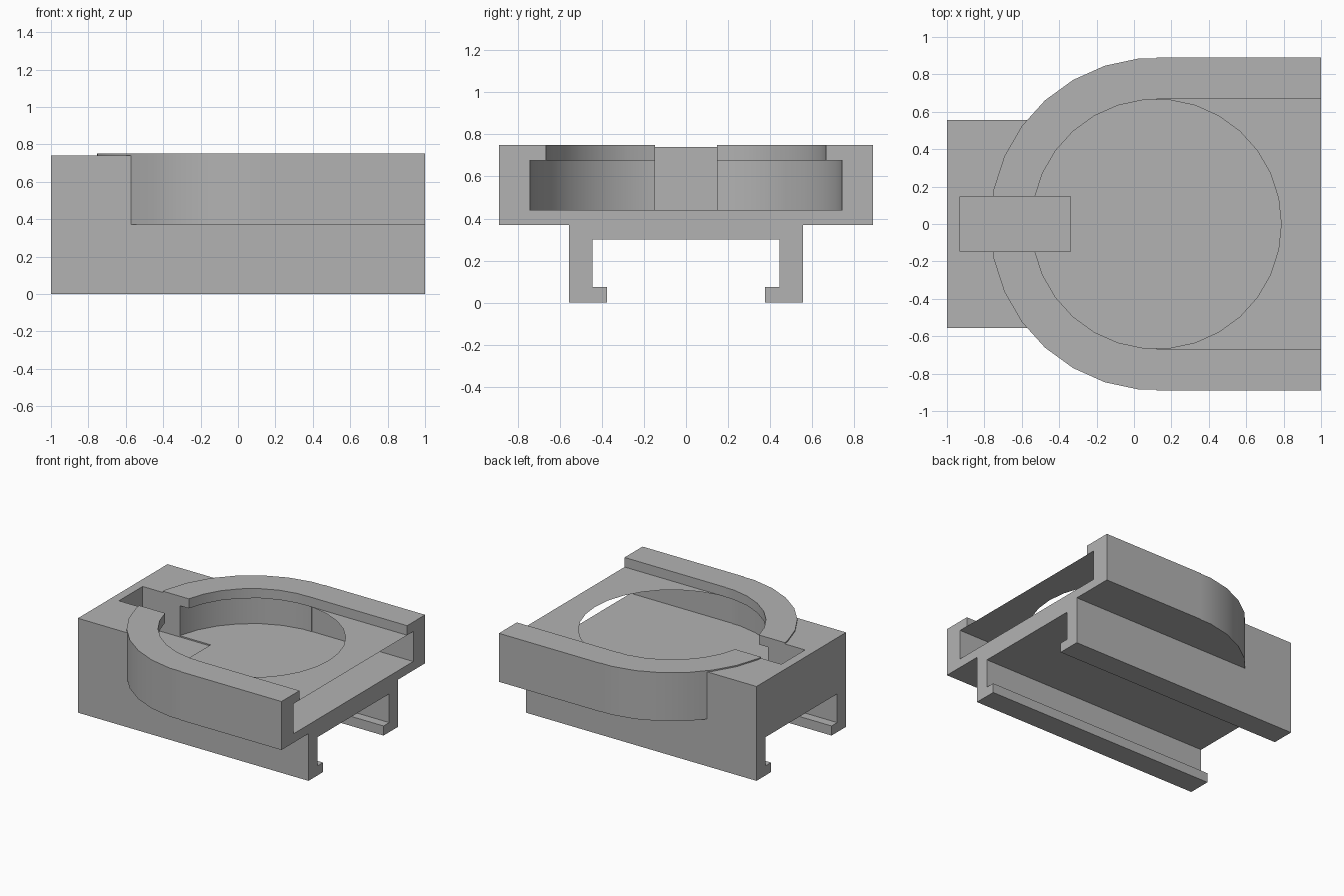
import bpy, bmesh, math

cube = bpy.data.objects.get("Cube")
if cube:
    bpy.data.objects.remove(cube)

grey = bpy.data.materials.new("plain_grey")
grey.use_nodes = True
colour = (0.45, 0.45, 0.45, 1)
grey.diffuse_color = colour
grey.node_tree.nodes["Principled BSDF"].inputs["Base Color"].default_value = colour

CENTRE = 0.12      # x of the round seat
STEP = 12          # degrees per facet


def arc(radius, start, end):
    """Facet corners round the seat centre, from start to end degrees."""
    step = STEP if end > start else -STEP
    return [(CENTRE + radius * math.cos(math.radians(a)), radius * math.sin(math.radians(a)))
            for a in range(start, end + step, step)]


def horseshoe(radius, end):
    """Half round on the -x side, straight sides running to x = end."""
    inner = radius * math.sin(math.radians(84))
    return ([(end, -radius), (end, radius), (CENTRE, radius), (CENTRE, inner)]
            + arc(radius, 96, 264) + [(CENTRE, -inner), (CENTRE, -radius)])


def prism(name, points, low, high, along_x=False):
    """Extrude a profile along z, or along x when its points are (y, z)."""
    def place(p, d):
        return (d, p[0], p[1]) if along_x else (p[0], p[1], d)
    bm = bmesh.new()
    face = bm.faces.new([bm.verts.new(place(p, low)) for p in points])
    if high > low:
        new = bmesh.ops.extrude_face_region(bm, geom=[face])["geom"]
        verts = [v for v in new if isinstance(v, bmesh.types.BMVert)]
        bmesh.ops.translate(bm, verts=verts, vec=place((0, 0), high - low))
        bmesh.ops.recalc_face_normals(bm, faces=bm.faces)
    mesh = bpy.data.meshes.new(name)
    bm.to_mesh(mesh)
    bm.free()
    mesh.materials.append(grey)
    obj = bpy.data.objects.new(name, mesh)
    bpy.context.collection.objects.link(obj)
    return obj


def combine(target, tool, operation):
    mod = target.modifiers.new(tool.name, 'BOOLEAN')
    mod.operation, mod.solver, mod.object = operation, 'EXACT', tool
    bpy.context.view_layer.objects.active = target
    bpy.ops.object.modifier_apply(modifier=mod.name)
    bpy.data.objects.remove(tool)


# Base with a hooked rail channel underneath
half = [(0.375, 0), (0.555, 0), (0.555, 0.74)]
channel = [(0.445, 0.30), (0.445, 0.075), (0.375, 0.075)]
right_side = channel + half
profile = right_side + [(-y, z) for y, z in reversed(right_side)]
body = prism("mount_body", profile, -1, 1, along_x=True)

# Horseshoe holder fused on top
combine(body, prism("holder", horseshoe(0.89, 1), 0.37, 0.75), 'UNION')

# Pocket, narrower top opening and cable slot
combine(body, prism("pocket", horseshoe(0.743, 1.2), 0.44, 0.675), 'DIFFERENCE')
combine(body, prism("opening", horseshoe(0.667, 1.2), 0.6, 0.9), 'DIFFERENCE')
slot = [(-0.93, -0.147), (-0.34, -0.147), (-0.34, 0.147), (-0.93, 0.147)]
combine(body, prism("slot", slot, 0.43, 0.9), 'DIFFERENCE')

# Thin sheet beside the round hole, level with the underside of the lip
r = 0.667
sheet = [(CENTRE, -r), (1, -r), (1, r), (CENTRE, r)] + arc(r, 84, -84)
prism("cover_sheet", sheet, 0.675, 0.675)

# Smooth curved walls, crisp corners
bpy.ops.object.select_all(action='DESELECT')
body.select_set(True)
bpy.context.view_layer.objects.active = body
bpy.ops.object.shade_smooth_by_angle(angle=math.radians(25))
